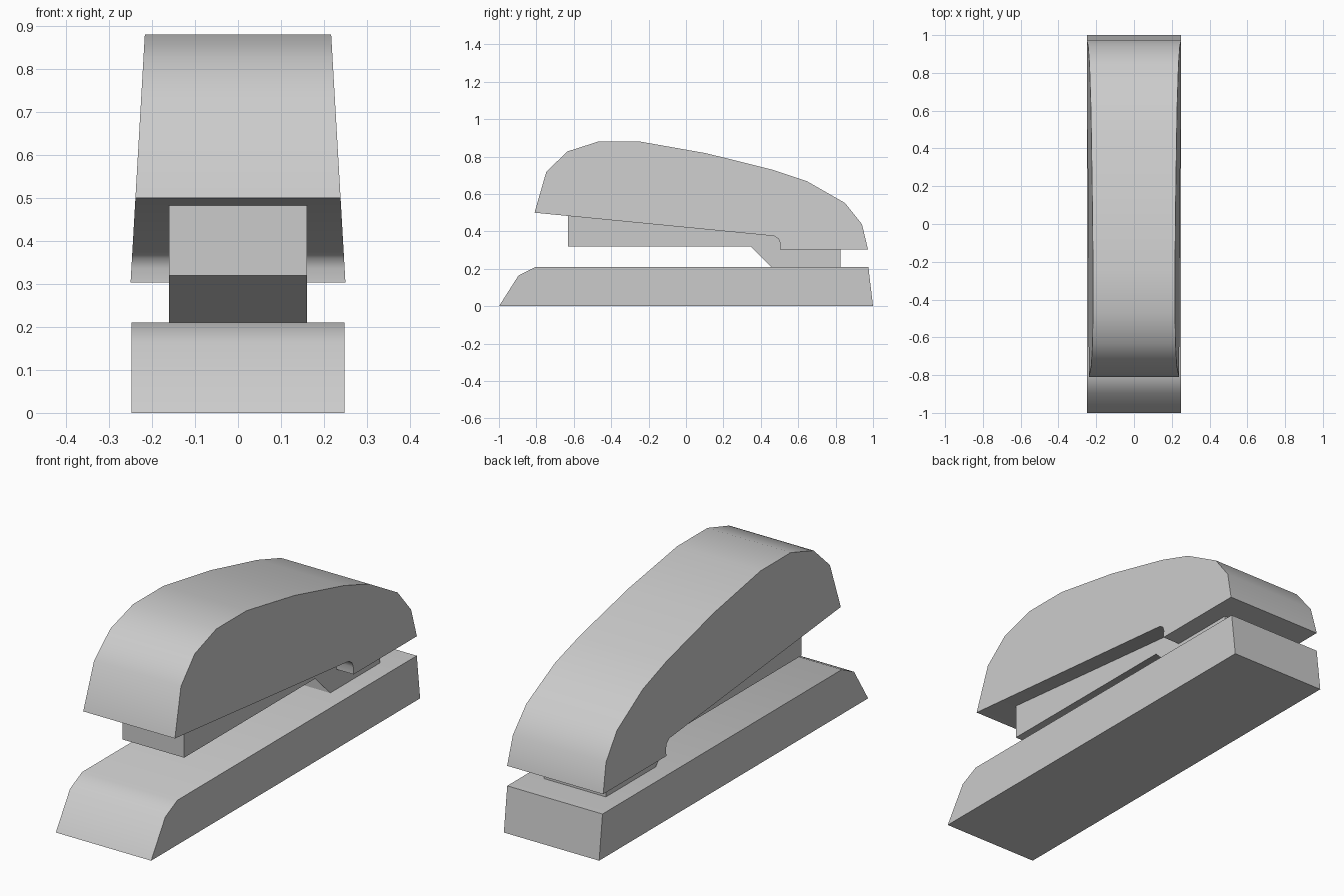
import bpy
import bmesh
from math import radians

default_cube = bpy.data.objects.get("Cube")
if default_cube:
    bpy.data.objects.remove(default_cube, do_unlink=True)

# Single grey finish
grey = bpy.data.materials.new("plain grey")
grey.use_nodes = True
colour = (0.6, 0.6, 0.6, 1)
grey.diffuse_color = colour
grey.node_tree.nodes["Principled BSDF"].inputs["Base Color"].default_value = colour


def extrude_profile(name, profile, half_width):
    """Extrude a (y, z) side profile across x; half_width is a function of z."""
    bm = bmesh.new()
    right, left = [
        [bm.verts.new((side * half_width(z), y, z)) for y, z in profile]
        for side in (-1, 1)
    ]
    bm.faces.new(right)
    bm.faces.new(left[::-1])
    for i in range(len(profile)):
        j = (i + 1) % len(profile)
        bm.faces.new((right[i], left[i], left[j], right[j]))
    bmesh.ops.recalc_face_normals(bm, faces=bm.faces)
    mesh = bpy.data.meshes.new(name)
    bm.to_mesh(mesh)
    bm.free()
    mesh.materials.append(grey)
    obj = bpy.data.objects.new(name, mesh)
    bpy.context.collection.objects.link(obj)
    bpy.ops.object.select_all(action="DESELECT")
    obj.select_set(True)
    bpy.context.view_layer.objects.active = obj
    bpy.ops.object.shade_smooth_by_angle(angle=radians(50))
    return obj


# Long flat base with a sloped nose
extrude_profile("base", [
    (-1, 0), (-0.895, 0.165), (-0.805, 0.21), (0.975, 0.21), (1, 0),
], lambda z: 0.248)

# Narrow staple channel and hinge block, its top buried in the cover
extrude_profile("staple_channel", [
    (-0.63, 0.32), (0.345, 0.32), (0.455, 0.21), (0.825, 0.21),
    (0.825, 0.36), (0.5, 0.42), (-0.63, 0.49),
], lambda z: 0.161)

# Humped handle cover, narrowing towards the top
extrude_profile("handle_cover", [
    (-0.81, 0.5), (-0.747, 0.718), (-0.635, 0.827), (-0.47, 0.88),
    (-0.245, 0.88), (0.107, 0.818), (0.465, 0.729), (0.647, 0.668),
    (0.85, 0.552), (0.941, 0.438), (0.973, 0.303),
    (0.503, 0.303), (0.503, 0.337), (0.495, 0.36), (0.473, 0.375),
], lambda z: 0.25 - 0.0575 * (z - 0.303))
